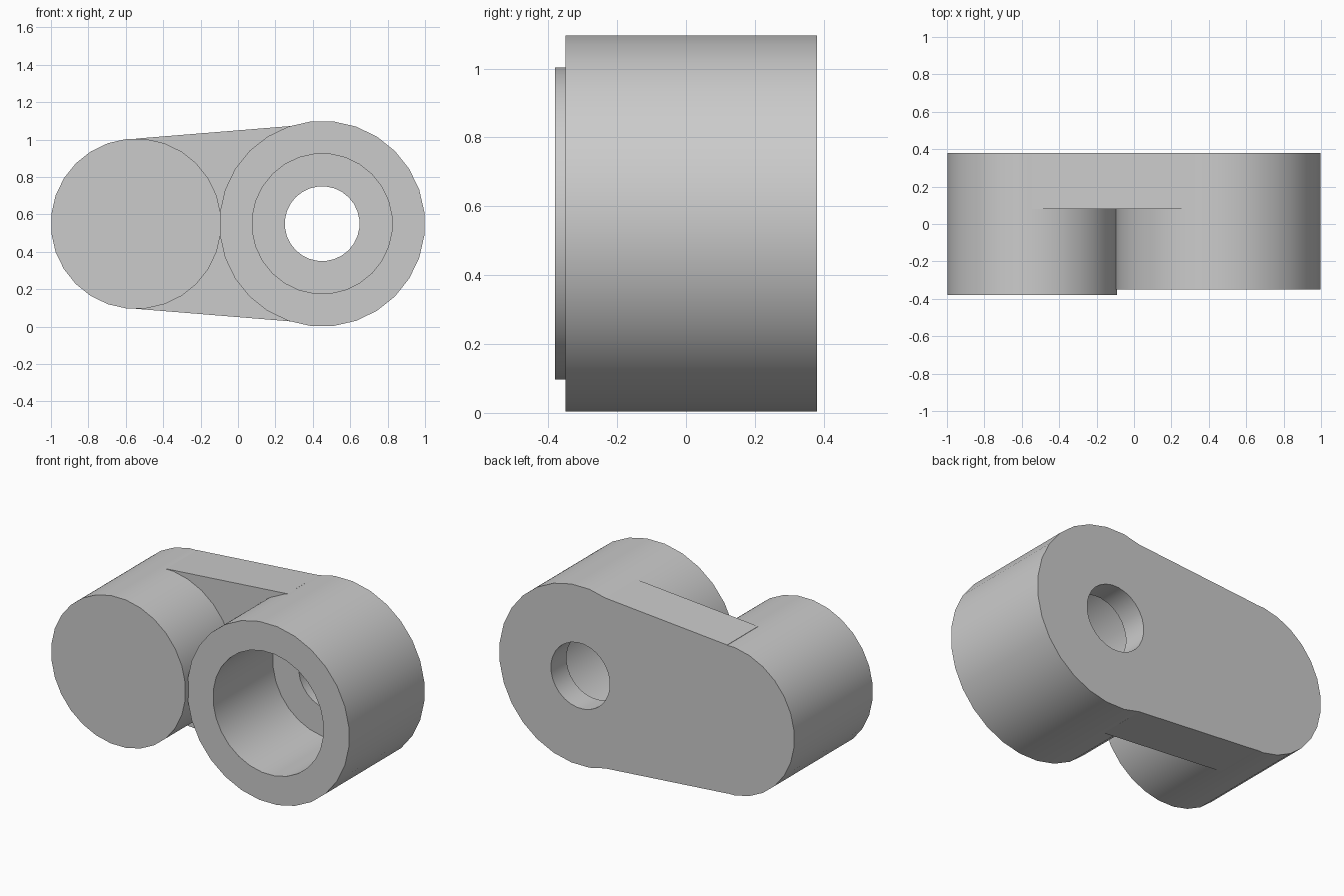
import bpy, bmesh
from math import sin, cos, pi, radians

if "Cube" in bpy.data.objects:
    bpy.data.objects.remove(bpy.data.objects["Cube"], do_unlink=True)

grey = bpy.data.materials.new("plain grey")
grey.use_nodes = True
colour = (0.6, 0.6, 0.6, 1)
grey.diffuse_color = colour
grey.node_tree.nodes["Principled BSDF"].inputs["Base Color"].default_value = colour

MID_Z = 0.55
BACK = 0.38
PIN_X, PIN_R = -0.545, 0.456
HUB_X, HUB_R = 0.45, 0.55


def finish(name, bm):
    bmesh.ops.recalc_face_normals(bm, faces=bm.faces)
    mesh = bpy.data.meshes.new(name)
    bm.to_mesh(mesh)
    bm.free()
    obj = bpy.data.objects.new(name, mesh)
    bpy.context.collection.objects.link(obj)
    mesh.materials.append(grey)
    bpy.ops.object.select_all(action='DESELECT')
    obj.select_set(True)
    bpy.context.view_layer.objects.active = obj
    bpy.ops.object.shade_smooth_by_angle(angle=radians(30))
    return obj


def turned(name, x, profile, closed, sides=28):
    """Turn a (radius, y) profile about an axis along y; cap open ends."""
    bm = bmesh.new()
    rings = []
    for r, y in profile:
        angles = [2 * pi * (i + 0.5) / sides for i in range(sides)]
        rings.append([bm.verts.new((x + r * cos(a), y, MID_Z + r * sin(a))) for a in angles])
    pairs = list(zip(rings, rings[1:]))
    if closed:
        pairs.append((rings[-1], rings[0]))
    else:
        bm.faces.new(rings[0])
        bm.faces.new(rings[-1])
    for a, b in pairs:
        for i in range(sides):
            j = (i + 1) % sides
            bm.faces.new((a[i], a[j], b[j], b[i]))
    return finish(name, bm)


# Solid round pin
turned("pin", PIN_X, [(PIN_R, -0.38), (PIN_R, BACK)], closed=False)

# Hub with a wide bore from the front and a narrow hole through the back wall
turned("bored_hub", HUB_X,
       [(0.375, -0.35), (HUB_R, -0.35), (HUB_R, BACK),
        (0.2, BACK), (0.2, 0.23), (0.375, 0.23)], closed=True)

# Web joining both, its right end hollowed to stay inside the hub wall
outline = [(PIN_X, -0.455), (PIN_X, 0.455), (0.28, 0.522)]
for i in range(13):
    a = radians(110 + 140 * i / 12)
    outline.append((HUB_X + 0.48 * cos(a), 0.48 * sin(a)))
outline.append((0.28, -0.522))
bm = bmesh.new()
face = bm.faces.new([bm.verts.new((x, 0.08, MID_Z + z)) for x, z in outline])
sweep = bmesh.ops.extrude_face_region(bm, geom=[face], use_keep_orig=True)
moved = [v for v in sweep["geom"] if isinstance(v, bmesh.types.BMVert)]
bmesh.ops.translate(bm, verts=moved, vec=(0, BACK - 0.08, 0))
finish("web", bm)
